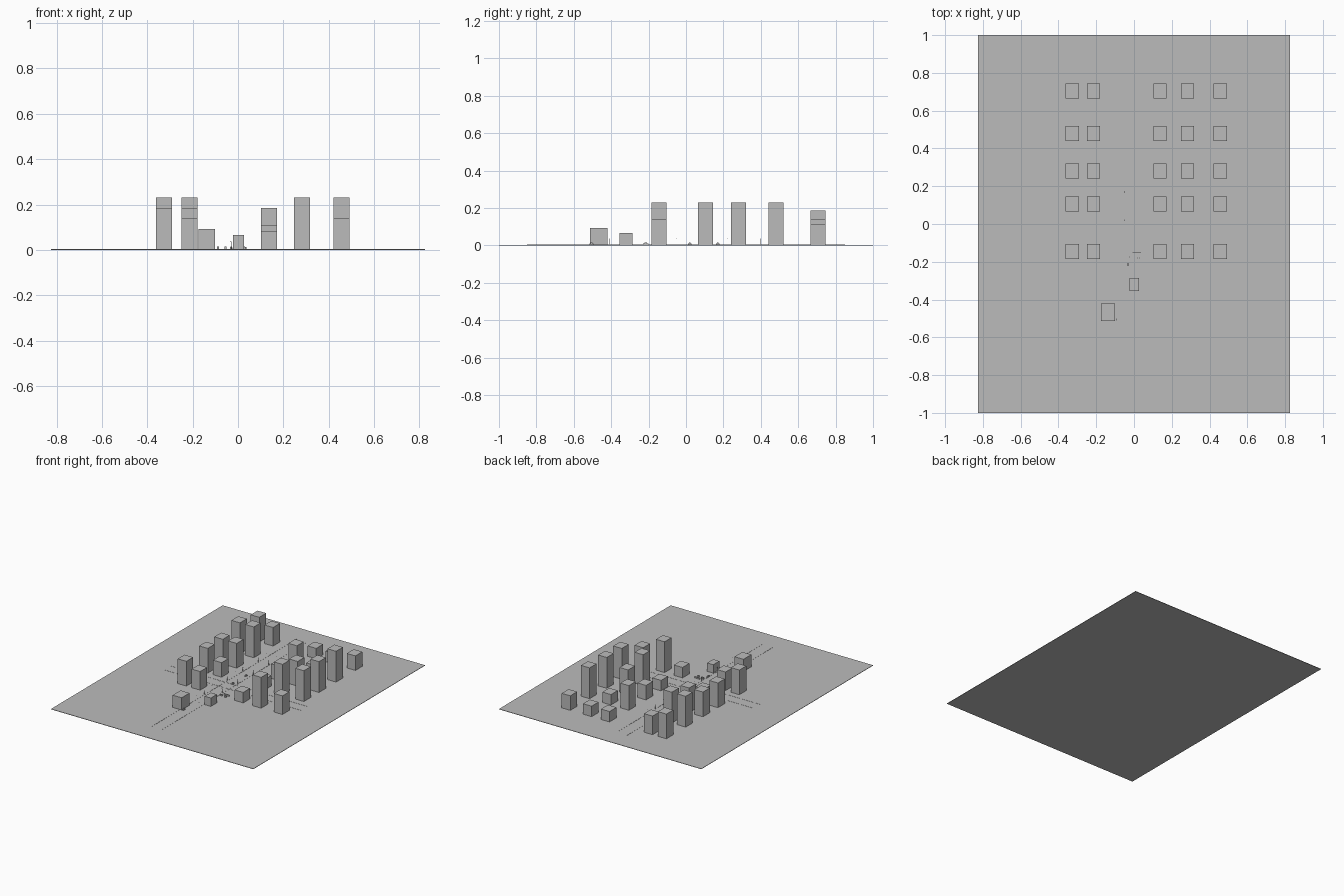
import bpy

grey = bpy.data.materials.new("plain_grey")
grey.diffuse_color = (0.5, 0.5, 0.5, 1)


def box(name, x, y, w, d, h, z=0.003):
    """Box standing on height z, centred on x and y."""
    verts = [(x + sx * w / 2, y + sy * d / 2, z + k * h)
             for k in (0, 1) for sx, sy in ((-1, -1), (1, -1), (1, 1), (-1, 1))]
    faces = [(3, 2, 1, 0), (4, 5, 6, 7)]
    faces += [(i, (i + 1) % 4, (i + 1) % 4 + 4, i + 4) for i in range(4)]
    mesh = bpy.data.meshes.new(name)
    mesh.from_pydata(verts, [], faces)
    mesh.materials.append(grey)
    ob = bpy.data.objects.new(name, mesh)
    bpy.context.collection.objects.link(ob)
    return ob


# Ground slab
box("ground", 0, 0, 1.65, 2.0, 0.003, 0)

# Tower blocks: columns in x, rows in y, heights per column from front to back
rows = (-0.145, 0.105, 0.28, 0.48, 0.705)
towers = {
    -0.327: (0.185, 0.185, 0.185, 0.23, 0.185),
    -0.214: (0.14, 0.11, 0.185, 0.23, 0.14),
    0.137: (0.08, 0.08, 0.11, 0.185, 0.08),
    0.283: (0.23, 0.23, 0.185, 0.08, 0.08),
    0.457: (0.14, 0.23, 0.23, 0.23, 0.11),
}
for x, heights in towers.items():
    for y, h in zip(rows, heights):
        box("tower", x, y, 0.07, 0.08, h - 0.003)

# Two small buildings near the front
box("small_house", 0.002, -0.32, 0.05, 0.07, 0.062)
box("corner_house", -0.137, -0.467, 0.073, 0.092, 0.09)

# Kerbs of the main road and the cross street
for x in (-0.115, -0.03):
    box("road_kerb", x, 0, 0.003, 1.7, 0.001)
for y in (-0.06, 0.015):
    box("street_kerb", 0, y, 1.12, 0.003, 0.001)

# Street lamps along the main road
for x, side in ((-0.115, 1), (-0.03, -1)):
    for i in range(12):
        y = -0.5 + 0.09 * i
        box("lamp_post", x, y, 0.001, 0.001, 0.032)
        box("lamp_head", x + side * 0.002, y, 0.005, 0.002, 0.001, 0.035)


# Small vehicles: body with a raised cabin
def vehicle(x, y, w, d):
    box("vehicle_body", x, y, w, d, 0.006, 0.004)
    box("vehicle_cabin", x, y, w * 0.8, d * 0.5, 0.004, 0.01)


for x, y, w, d in ((-0.088, -0.505, 0.01, 0.022), (-0.055, 0.02, 0.01, 0.02),
                   (-0.03, -0.215, 0.009, 0.03), (-0.055, 0.17, 0.01, 0.02),
                   (-0.015, -0.175, 0.02, 0.01), (0.025, -0.18, 0.014, 0.009)):
    vehicle(x, y, w, d)

# Low wall beside the junction
box("low_wall", 0.015, -0.153, 0.045, 0.003, 0.01)
